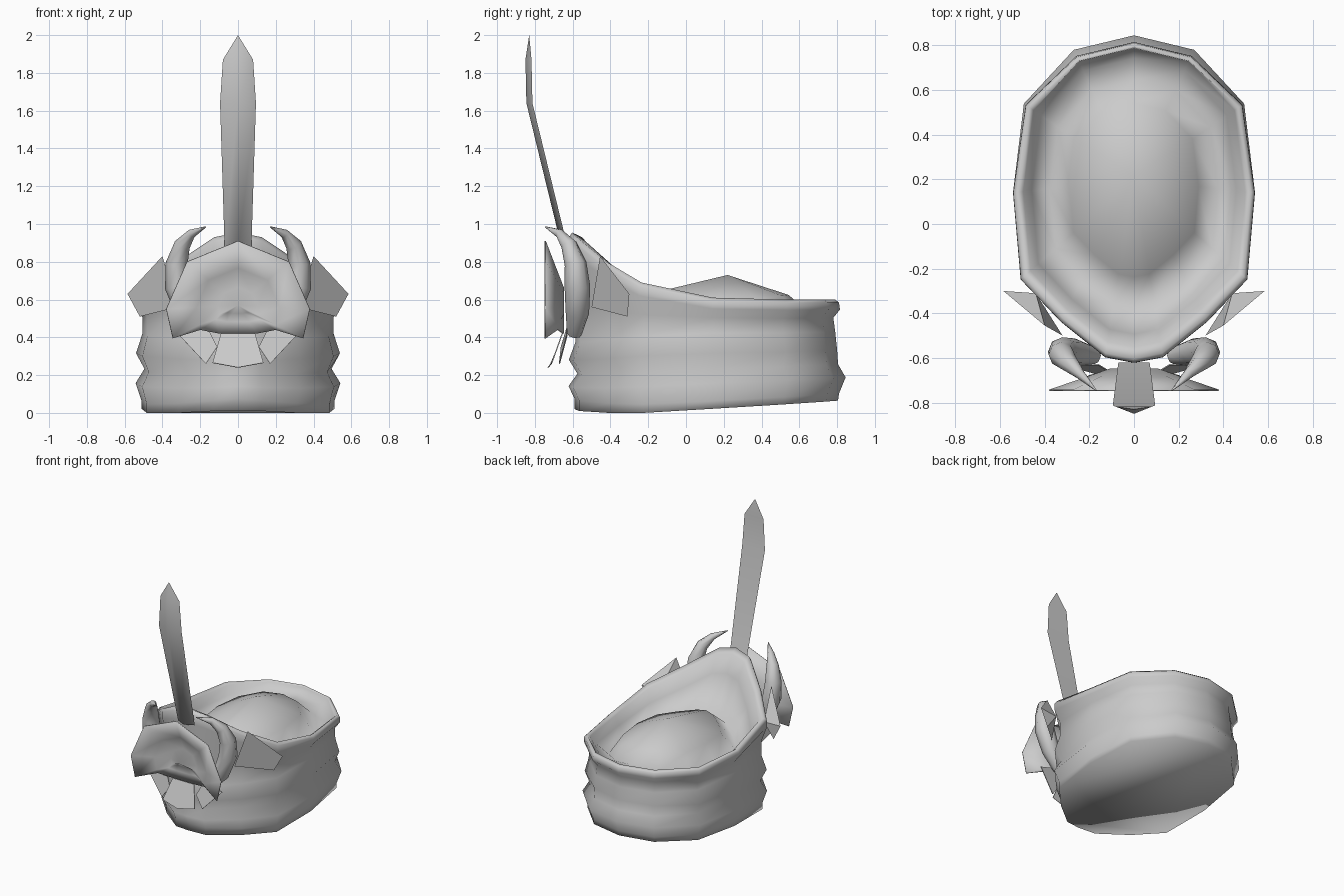
import bpy, math
from mathutils import Vector

if "Cube" in bpy.data.objects:
    bpy.data.objects.remove(bpy.data.objects["Cube"])

grey = bpy.data.materials.new("light_grey")
grey.diffuse_color = (0.6, 0.6, 0.6, 1)
grey.use_nodes = True
grey.node_tree.nodes["Principled BSDF"].inputs["Base Color"].default_value = grey.diffuse_color


def make(name, verts, faces, angle=60, thick=0):
    me = bpy.data.meshes.new(name)
    me.from_pydata(verts, [], faces)
    me.materials.append(grey)
    ob = bpy.data.objects.new(name, me)
    bpy.context.collection.objects.link(ob)
    bpy.ops.object.select_all(action='DESELECT')
    ob.select_set(True)
    bpy.context.view_layer.objects.active = ob
    bpy.ops.object.mode_set(mode='EDIT')
    bpy.ops.mesh.select_all(action='SELECT')
    bpy.ops.mesh.normals_make_consistent(inside=False)
    bpy.ops.object.mode_set(mode='OBJECT')
    if angle:
        bpy.ops.object.shade_smooth_by_angle(angle=math.radians(angle))
    if thick:
        m = ob.modifiers.new("thickness", 'SOLIDIFY')
        m.thickness = thick
        m.offset = 0
    return ob


def bridge(n, rows):
    """Quads joining consecutive closed rings of n vertices."""
    return [(r * n + i, r * n + (i + 1) % n,
             (r + 1) * n + (i + 1) % n, (r + 1) * n + i)
            for r in range(rows - 1) for i in range(n)]


# Band: half outline from front to back, with rim and base heights
outline = [(0, -.625), (.13, -.60), (.33, -.44), (.51, -.25),
           (.545, .14), (.495, .54), (.27, .78), (0, .845)]
rim = [.955, .93, .80, .69, .61, .60, .60, .60]
base = [.02, .01, 0, 0, .022, .045, .06, .065]
frontness = [1, .95, .65, .3, 0, 0, 0, 0]
backness = [0, 0, 0, 0, 0, .3, 1, 1]
# Fold rows: height fraction at the back and front, inset at the sides and back
folds = [(0, 0, .035, .04), (.07, .06, .035, .035), (.23, .13, .003, 0),
         (.36, .20, .05, .04), (.50, .28, .005, .045), (.68, .38, .04, .055),
         (.82, .60, .04, .065), (.90, .90, .004, .03), (.97, .97, .004, .035),
         (1, 1, .022, .055)]
# Crown rows: scale about the crown centre and heights from front to back
crown = [(.91, [.93, .905, .775, .67, .59, .585, .585, .585]),
         (.84, [.80, .78, .67, .58, .53, .53, .55, .55]),
         (.69, [.50, .50, .47, .44, .43, .46, .52, .54]),
         (.53, [.62, .61, .60, .59, .60, .60, .62, .625])]
centre = Vector((0, .2))
order = list(range(8)) + list(range(6, 0, -1))
sides = [1] * 8 + [-1] * 6
n = len(order)
verts = []
for fb, ff, inset, inset_back in folds:
    for c, s in zip(order, sides):
        p = Vector(outline[c])
        p -= (p - centre).normalized() * (inset + (inset_back - inset) * backness[c])
        f = fb + (ff - fb) * frontness[c]
        verts.append((p.x * s, p.y, base[c] + f * (rim[c] - base[c])))
for scale, heights in crown:
    for c, s in zip(order, sides):
        p = centre + (Vector(outline[c]) - centre) * scale
        verts.append((p.x * s, p.y, heights[c]))
rows = len(folds) + len(crown)
faces = bridge(n, rows)
verts.append((0, .22, .73))
last = (rows - 1) * n
faces += [(last + i, last + (i + 1) % n, len(verts) - 1) for i in range(n)]
faces.append(tuple(range(n)))
make("band_and_crown", verts, faces, 180)

# Feather: arched triangular section swept upward
sections = [(.85, -.62, .07), (1.64, -.813, .095), (1.87, -.818, .08)]
verts = []
for z, y, w in sections:
    verts += [(-w, y, z), (0, y - .032, z), (w, y, z)]
verts.append((0, -.83, 2.0))
faces = bridge(3, 3) + [(6 + i, 6 + (i + 1) % 3, 9) for i in range(3)] + [(0, 1, 2)]
make("feather", verts, faces, 80)

# Rosette: dished fan, its lower edge swept back, with a raised button
half = [(0, .91, -.745), (.27, .80, -.745), (.38, .55, -.745),
        (.345, .395, -.745), (.2, .44, -.68), (.1, .42, -.65)]
edge = half + [(-x, z, y) for x, z, y in half[:0:-1]]
m = len(edge)
verts = []
for scale, f in [(1, 1), (.58, .42), (.28, 0)]:
    verts += [(x * scale, -.65 + (y + .65) * f, .57 + (z - .57) * scale) for x, z, y in edge]
verts.append((0, -.70, .57))
faces = bridge(m, 3) + [(2 * m + i, 2 * m + (i + 1) % m, 3 * m) for i in range(m)]
make("rosette", verts, faces, 100, .006)

# Ribbon tails under the rosette
make("middle_tail", [(-.09, -.655, .42), (.09, -.655, .42), (.135, -.71, .265),
                     (0, -.73, .24), (-.135, -.71, .265)], [(0, 1, 2, 3, 4)], 0, .006)

for s, side in ((1, "right"), (-1, "left")):
    make(side + "_tail", [(s * .31, -.63, .41), (s * .17, -.67, .26),
                          (s * .11, -.66, .35), (s * .16, -.63, .45)], [(0, 1, 2, 3)], 0, .006)

    # Side plate: pointed wedge leaning out from the band
    make(side + "_plate", [(s * .40, -.455, .83), (s * .585, -.30, .63), (s * .52, -.31, .51),
                           (s * .32, -.50, .56), (s * .44, -.31, .62)],
         [(0, 1, 2, 3), (0, 4, 1), (1, 4, 2), (2, 4, 3), (3, 4, 0)], 0)

    # Horn: tapered tube along a curling path
    path = [(.18, -.59, .42), (.265, -.575, .53), (.32, -.575, .67),
            (.325, -.585, .79), (.295, -.62, .89), (.245, -.67, .95), (.17, -.745, .985)]
    radii = [.04, .062, .068, .058, .043, .024, .003]
    pts = [Vector((x * s, y, z)) for x, y, z in path]
    k, verts = 8, []
    top = len(pts) - 1
    for i, (p, r) in enumerate(zip(pts, radii)):
        t = (pts[min(i + 1, top)] - pts[max(i - 1, 0)]).normalized()
        u = t.cross(Vector((0, 1, 0))).normalized()
        v = t.cross(u)
        verts += [p + (u * math.cos(a) + v * math.sin(a)) * r
                  for a in (2 * math.pi * j / k for j in range(k))]
    make(side + "_horn", verts, bridge(k, top + 1)
         + [tuple(range(k)), tuple(range(top * k, top * k + k))])
